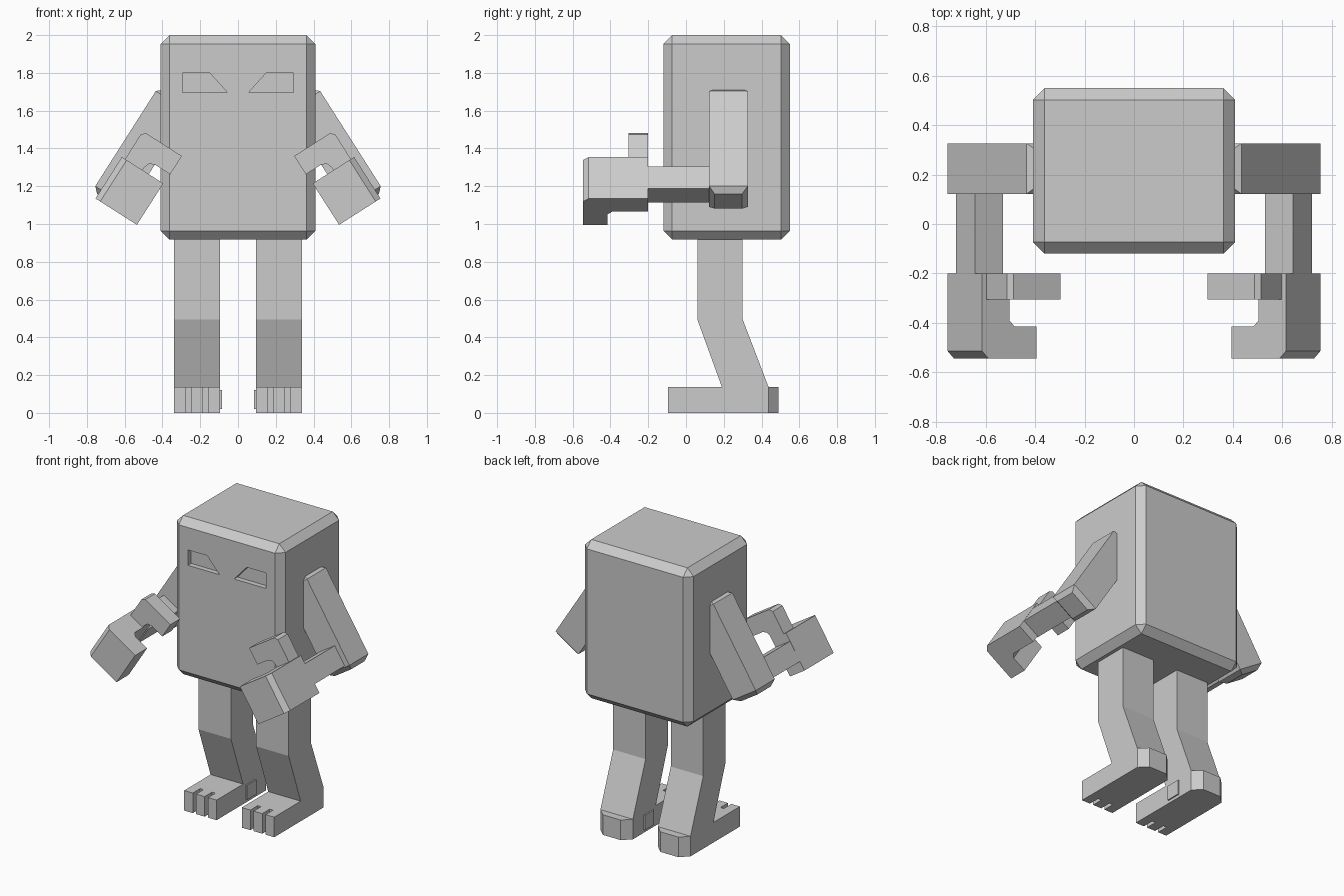
import bpy, bmesh, math
from mathutils import Matrix

if "Cube" in bpy.data.objects:
    bpy.data.objects.remove(bpy.data.objects["Cube"])

grey = bpy.data.materials.new("plain_grey")
grey.use_nodes = True
COLOUR = (0.6, 0.6, 0.6, 1)
grey.diffuse_color = COLOUR
grey.node_tree.nodes["Principled BSDF"].inputs["Base Color"].default_value = COLOUR

ORDER = {"x": lambda p, d: (d, p[0], p[1]),
         "y": lambda p, d: (p[0], d, p[1]),
         "z": lambda p, d: (p[0], p[1], d)}


def prism(points, axis, start, end):
    """Extrude a flat outline along an axis."""
    bm = bmesh.new()
    lower = [bm.verts.new(ORDER[axis](p, start)) for p in points]
    upper = [bm.verts.new(ORDER[axis](p, end)) for p in points]
    n = len(points)
    bm.faces.new(lower)
    bm.faces.new(upper[::-1])
    for i in range(n):
        j = (i + 1) % n
        bm.faces.new((lower[i], upper[i], upper[j], lower[j]))
    bmesh.ops.recalc_face_normals(bm, faces=bm.faces)
    return bm


def box(x0, x1, y0, y1, z0, z1):
    return prism([(x0, y0), (x1, y0), (x1, y1), (x0, y1)], "z", z0, z1)


def bevel(bm, edges, size):
    bmesh.ops.bevel(bm, geom=edges, offset=size, segments=1, affect="EDGES")


def finish(name, bm):
    mesh = bpy.data.meshes.new(name)
    bm.to_mesh(mesh)
    bm.free()
    mesh.materials.append(grey)
    obj = bpy.data.objects.new(name, mesh)
    bpy.context.collection.objects.link(obj)
    return obj


def pair(name, bm, frame=Matrix()):
    """Place a left part and its mirrored right twin."""
    bm.transform(frame)
    twin = bm.copy()
    twin.transform(Matrix.Diagonal((-1, 1, 1, 1)))
    bmesh.ops.reverse_faces(twin, faces=twin.faces)
    finish("left_" + name, bm)
    finish("right_" + name, twin)


def tilted(x, z):
    """Frame shared by the arm parts, leaning outwards."""
    return Matrix.Translation((x, 0, z)) @ Matrix.Rotation(math.radians(-32.5), 4, "Y")


# Chamfered body with sunken eyes
bm = box(-0.41, 0.41, -0.12, 0.55, 0.917, 2.0)
bevel(bm, bm.edges[:], 0.047)
body = finish("body", bm)
eye = [(0.055, 1.695), (0.295, 1.695), (0.295, 1.80), (0.15, 1.80)]
for side in (1, -1):
    cutter = finish("eye_cutter", prism([(side * x, z) for x, z in eye], "y", -0.2, -0.085))
    cutter.hide_render = True
    cut = body.modifiers.new("eye", "BOOLEAN")
    cut.operation = "DIFFERENCE"
    cut.solver = "EXACT"
    cut.object = cutter
depsgraph = bpy.context.evaluated_depsgraph_get()
body_mesh = bpy.data.meshes.new_from_object(body.evaluated_get(depsgraph))
body.modifiers.clear()
body.data = body_mesh
for obj in [o for o in bpy.data.objects if o.name.startswith("eye_cutter")]:
    bpy.data.objects.remove(obj)

# Bent legs
pair("leg", prism([(0.06, 0.93), (0.06, 0.495), (0.19, 0.137), (0.437, 0.137),
                   (0.30, 0.495), (0.30, 0.93)], "x", 0.095, 0.34))

# Feet with chamfered heels and slotted toes
inner, outer, toe, slot = 0.095, 0.34, 0.065, 0.025
outline = [(outer, 0.437), (outer - 0.055, 0.49), (inner + 0.055, 0.49), (inner, 0.437),
           (inner, -0.095)]
for i in range(2):
    a = inner + toe + i * (toe + slot)
    b = a + slot
    outline += [(a, -0.095), (a, -0.015), (b, -0.015), (b, -0.095)]
outline.append((outer, -0.095))
pair("foot", prism(outline, "z", 0, 0.137))
pair("ankle_plate", box(0.086, 0.1, 0.22, 0.32, 0.02, 0.12))

# Upper arms, chamfered around both ends
bm = box(-0.1025, 0.1025, 0.122, 0.327, -0.328, 0.328)
bevel(bm, [e for e in bm.edges if abs(e.verts[0].co.z - e.verts[1].co.z) < 0.01], 0.03)
pair("upper_arm", bm, tilted(0.509, 1.397))

# Forearms reaching forward
pair("forearm", box(-0.068, 0.068, -0.21, 0.14, -0.07, 0.07), tilted(0.625, 1.21))

# Hands: palm with curled fingers, and a hooked thumb
hand = tilted(0.575, 1.175)
palm = [(0.13, -0.2), (0.13, -0.515), (0.10, -0.545), (-0.13, -0.545), (-0.13, -0.415),
        (-0.025, -0.415), (0, -0.39), (0, -0.2)]
pair("palm", prism(palm, "z", -0.13, 0.13), hand)
thumb = [(0, 0.12), (0.11, 0.12), (0.11, 0.285), (0.09, 0.305), (-0.135, 0.305),
         (-0.135, 0.19), (-0.04, 0.19), (-0.012, 0.178), (0, 0.15)]
pair("thumb", prism(thumb, "y", -0.305, -0.2), hand)
